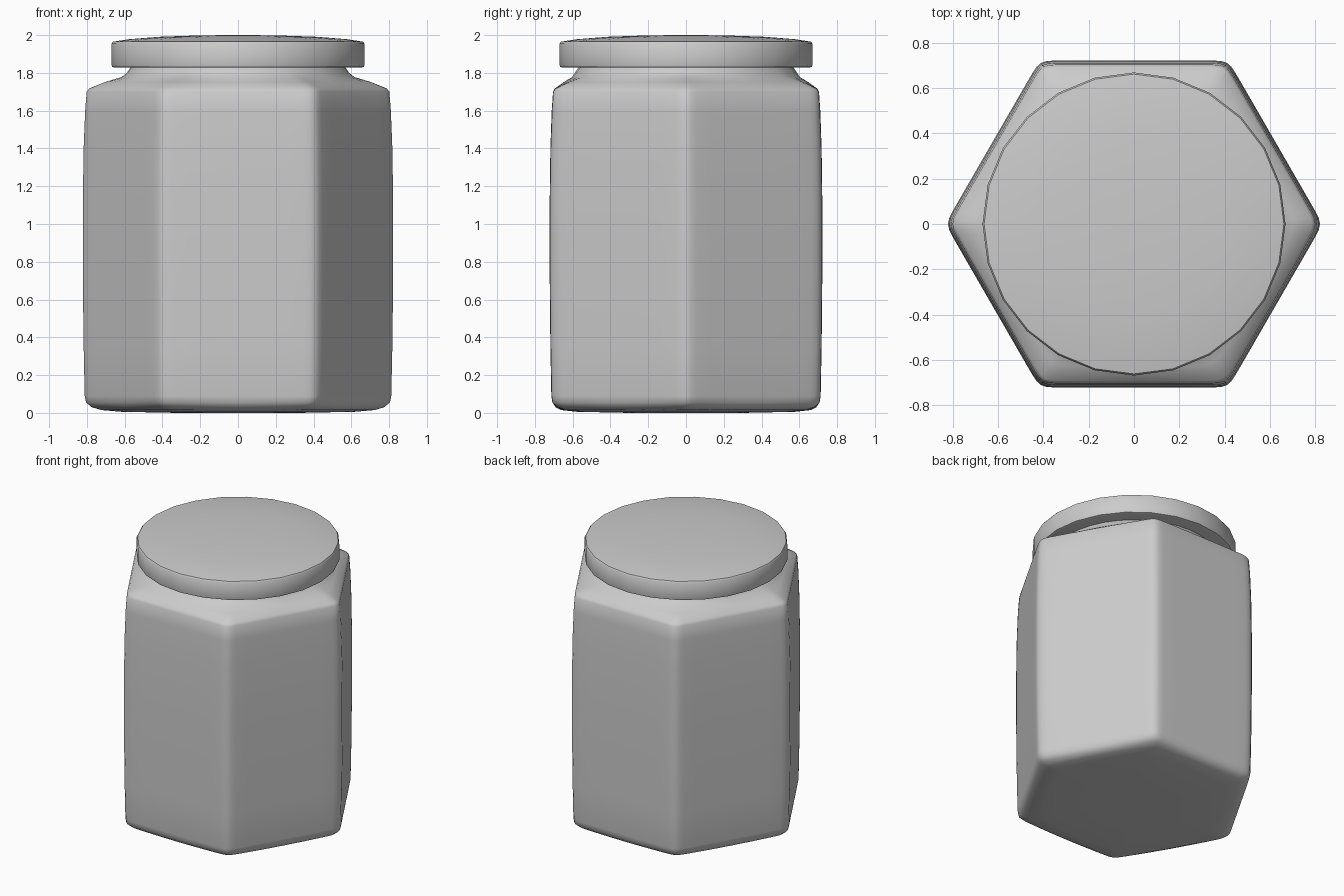
import bpy, bmesh
from math import cos, sin, radians, pi

if "Cube" in bpy.data.objects:
    bpy.data.objects.remove(bpy.data.objects["Cube"])


def hex_radius(t, p=48):
    # softly rounded hexagon of apothem 1, flats facing +-y
    return 1 / sum(abs(cos(t - radians(d))) ** p for d in (30, 90, 150)) ** (1 / p)


def loft(name, angles, profile, cap_top=False, smooth=35):
    """Rings of (size, z, roundness): roundness 0 = hexagon, 1 = circle."""
    bm = bmesh.new()
    rings = []
    for size, z, rnd in profile:
        ring = []
        for t in angles:
            r = size * ((1 - rnd) * hex_radius(t) + rnd)
            ring.append(bm.verts.new((r * cos(t), r * sin(t), z)))
        rings.append(ring)
    n = len(angles)
    for a, b in zip(rings, rings[1:]):
        for i in range(n):
            j = (i + 1) % n
            bm.faces.new((a[i], a[j], b[j], b[i]))
    bm.faces.new(rings[0][::-1])
    if cap_top:
        bm.faces.new(rings[-1])
    mesh = bpy.data.meshes.new(name)
    bm.to_mesh(mesh)
    bm.free()
    obj = bpy.data.objects.new(name, mesh)
    bpy.context.collection.objects.link(obj)
    bpy.ops.object.select_all(action='DESELECT')
    obj.select_set(True)
    bpy.context.view_layer.objects.active = obj
    bpy.ops.object.shade_smooth_by_angle(angle=radians(smooth))
    return obj


# Hexagonal jar body, points gathered at the rounded corners
corner = (-30, -20, -10, -4, -1.8, 0, 1.8, 4, 10, 20)
body_angles = [radians(60 * k + c) for k in range(6) for c in corner]
loft("jar_body", body_angles, [
    (0.30, 0.000, 0.5), (0.58, 0.006, 0.5), (0.66, 0.015, 0.3),
    (0.69, 0.030, 0.12), (0.707, 0.055, 0.0), (0.713, 0.09, 0),
    (0.718, 0.35, 0), (0.722, 0.75, 0), (0.722, 1.10, 0),
    (0.718, 1.40, 0), (0.711, 1.60, 0), (0.704, 1.700, 0),
    (0.694, 1.718, 0.03), (0.645, 1.752, 0.35), (0.603, 1.778, 0.85),
    (0.588, 1.800, 1), (0.565, 1.835, 1)], smooth=50)

# Round lid with a low dome
lid_angles = [2 * pi * k / 24 for k in range(24)]
loft("lid", lid_angles, [
    (0.655, 1.828, 1), (0.666, 1.832, 1), (0.669, 1.842, 1),
    (0.669, 1.955, 1), (0.662, 1.965, 1), (0.58, 1.978, 1),
    (0.42, 1.991, 1), (0.22, 1.998, 1), (0.06, 2.0, 1)], cap_top=True)
